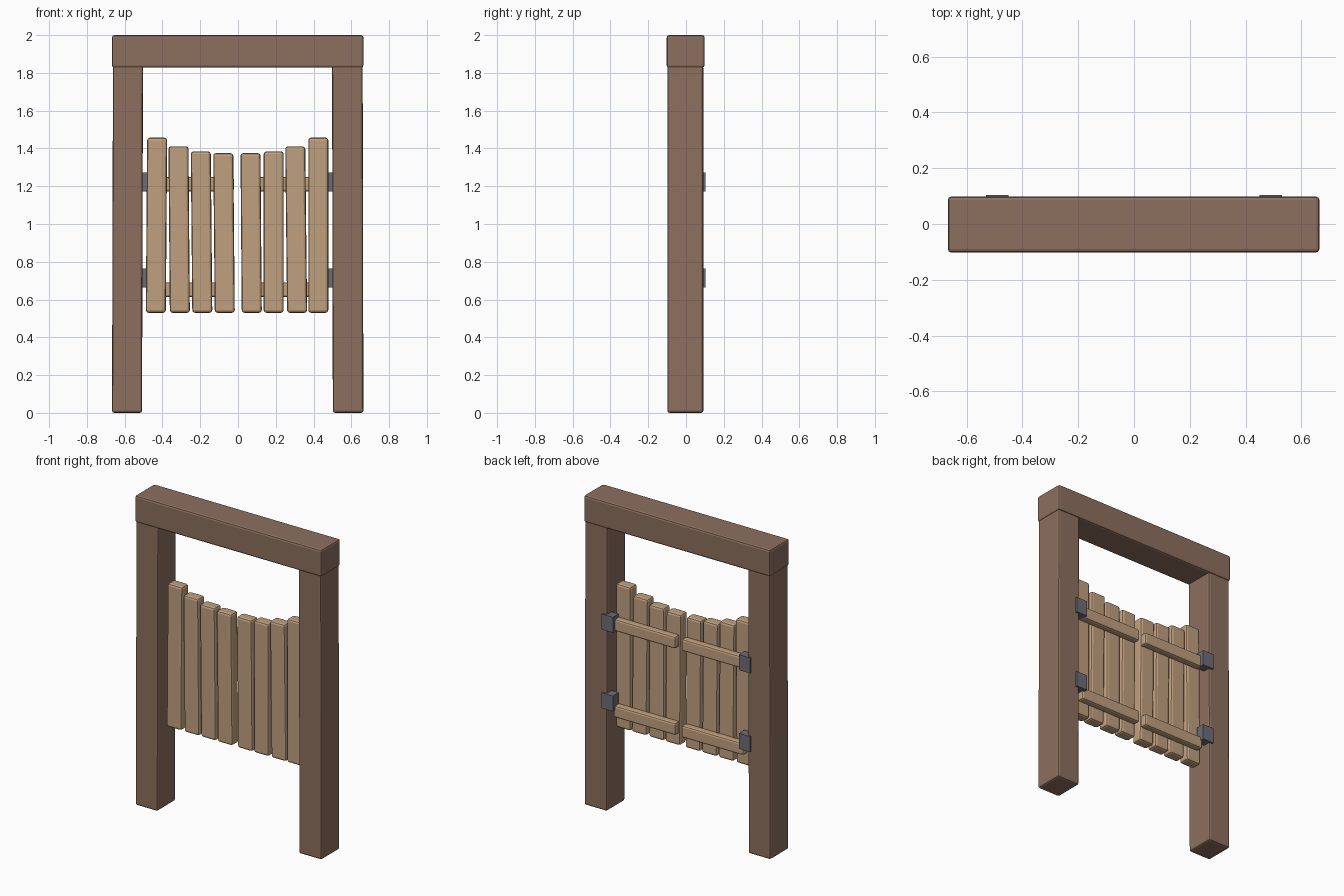
import bpy
import bmesh

cube = bpy.data.objects.get("Cube")
if cube:
    bpy.data.objects.remove(cube, do_unlink=True)


def material(name, rgb):
    mat = bpy.data.materials.new(name)
    mat.use_nodes = True
    colour = (*rgb, 1.0)
    mat.diffuse_color = colour
    mat.node_tree.nodes["Principled BSDF"].inputs["Base Color"].default_value = colour
    return mat


dark_wood = material("dark_wood", (0.265, 0.162, 0.113))
light_wood = material("light_wood", (0.53, 0.355, 0.215))
iron = material("grey_iron", (0.155, 0.15, 0.185))


def board(name, mat, x, y, z, bevel=0.012, lean=0.0):
    """Box from (min, max) ranges; lean shifts the top sideways."""
    bm = bmesh.new()
    bmesh.ops.create_cube(bm, size=1.0)
    for v in bm.verts:
        top = v.co.z > 0
        v.co = [r[0] if c < 0 else r[1] for c, r in zip(v.co, (x, y, z))]
        if top:
            v.co.x += lean
    mesh = bpy.data.meshes.new(name)
    bm.to_mesh(mesh)
    bm.free()
    mesh.materials.append(mat)
    obj = bpy.data.objects.new(name, mesh)
    bpy.context.collection.objects.link(obj)
    if bevel:
        mod = obj.modifiers.new("soft_edges", "BEVEL")
        mod.width = bevel
        mod.segments = 2
    return obj


# Frame: crossbeam on two posts
board("crossbeam", dark_wood, (-0.667, 0.664), (-0.102, 0.098), (1.828, 2.0))
board("right_post", dark_wood, (-0.667, -0.508), (-0.098, 0.092), (0, 1.84), lean=0.005)
board("left_post", dark_wood, (0.502, 0.664), (-0.098, 0.092), (0, 1.84), lean=-0.004)

# Door planks: bottom centre, sideways lean, top height
planks = [(-0.435, 0.007, 1.457), (-0.308, -0.007, 1.411),
          (-0.189, -0.008, 1.384), (-0.07, -0.008, 1.375),
          (0.073, -0.007, 1.375), (0.189, 0.0, 1.384),
          (0.313, -0.01, 1.411), (0.425, 0.0, 1.457)]
for i, (cx, lean, top) in enumerate(planks):
    board(f"door_plank_{i + 1}", light_wood, (cx - 0.053, cx + 0.053),
          (-0.036, 0.036), (0.53, top), 0.014, lean)

# Rails and hinges behind each door
for side, s in (("left", 1), ("right", -1)):
    for level, z in (("upper", 1.21), ("lower", 0.652)):
        board(f"{side}_{level}_rail", light_wood, sorted((s * 0.022, s * 0.465)),
              (0.03, 0.08), (z - 0.039, z + 0.039), 0.012)
    for level, z in (("upper", 1.222), ("lower", 0.714)):
        board(f"{side}_{level}_hinge", iron, sorted((s * 0.45, s * 0.53)),
              (0.045, 0.103), (z - 0.05, z + 0.05), 0)
